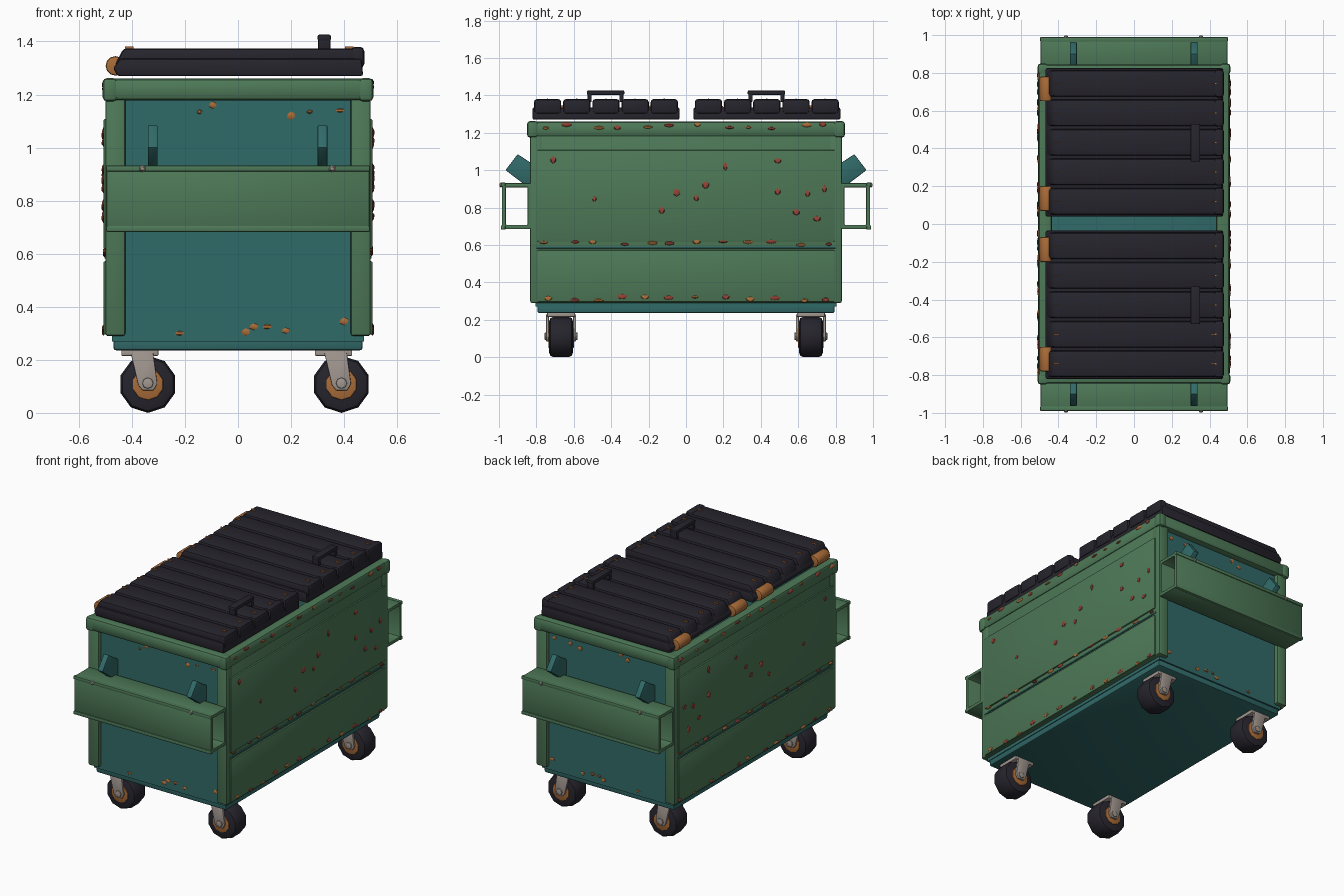
import bpy, bmesh, random
from math import radians, pi
from mathutils import Matrix, Vector

if "Cube" in bpy.data.objects:
    bpy.data.objects.remove(bpy.data.objects["Cube"])

random.seed(4)


def material(name, rgb):
    m = bpy.data.materials.new(name)
    m.diffuse_color = (*rgb, 1)
    m.use_nodes = True
    m.node_tree.nodes["Principled BSDF"].inputs["Base Color"].default_value = m.diffuse_color
    return m


GREEN = material("green_paint", (0.075, 0.19, 0.095))
TEAL = material("teal_paint", (0.03, 0.145, 0.14))
BLACK = material("black_plastic", (0.02, 0.018, 0.026))
ORANGE = material("orange_rust", (0.40, 0.15, 0.04))
RED = material("red_rust", (0.28, 0.055, 0.035))
STEEL = material("pale_steel", (0.36, 0.31, 0.28))


def finish(name, bm, mat, bevel=0.0):
    if bevel:
        bmesh.ops.bevel(bm, geom=bm.edges[:], offset=bevel, segments=2,
                        profile=0.5, affect='EDGES', clamp_overlap=True)
    bmesh.ops.recalc_face_normals(bm, faces=bm.faces[:])
    me = bpy.data.meshes.new(name)
    bm.to_mesh(me)
    bm.free()
    me.materials.append(mat)
    ob = bpy.data.objects.new(name, me)
    bpy.context.collection.objects.link(ob)
    return ob


def box(name, x, y, z, mat, bevel=0.006):
    """Box from (min, max) pairs."""
    bm = bmesh.new()
    size = Vector((abs(x[1] - x[0]), abs(y[1] - y[0]), abs(z[1] - z[0])))
    mid = Vector((sum(x) / 2, sum(y) / 2, sum(z) / 2))
    bmesh.ops.create_cube(bm, size=1, matrix=Matrix.Translation(mid) @ Matrix.Diagonal((*size, 1)))
    return finish(name, bm, mat, bevel)


def prism(name, pts, axis, a, b, mat, bevel=0.006):
    """Profile in xz extruded along y, or in yz extruded along x."""
    bm = bmesh.new()
    put = (lambda p, t: (p[0], t, p[1])) if axis == 'y' else (lambda p, t: (t, p[0], p[1]))
    f = bm.faces.new([bm.verts.new(put(p, a)) for p in pts])
    ext = bmesh.ops.extrude_face_region(bm, geom=[f])
    move = Vector(put((0, 0), b - a))
    bmesh.ops.translate(bm, vec=move, verts=[v for v in ext['geom'] if isinstance(v, bmesh.types.BMVert)])
    return finish(name, bm, mat, bevel)


def frame(name, u, v, wall, t, axis, mat, bevel=0.008):
    """Hollow rectangular tube: u, v are outer (min, max); t the span along the axis."""
    bm = bmesh.new()
    put = (lambda p, q, s: (p, q, s)) if axis == 'z' else (lambda p, q, s: (s, p, q))
    rings = []
    for w, s in ((0, t[0]), (0, t[1]), (wall, t[1]), (wall, t[0])):
        c = [(u[0] + w, v[0] + w), (u[1] - w, v[0] + w), (u[1] - w, v[1] - w), (u[0] + w, v[1] - w)]
        rings.append([bm.verts.new(put(*p, s)) for p in c])
    for i in range(4):
        r, q = rings[i], rings[(i + 1) % 4]
        for k in range(4):
            bm.faces.new((r[k], r[(k + 1) % 4], q[(k + 1) % 4], q[k]))
    return finish(name, bm, mat, bevel)


def cylinder_y(name, c, r, length, sides, mat, bevel=0.0):
    bm = bmesh.new()
    m = Matrix.Translation(c) @ Matrix.Rotation(pi / 2, 4, 'X')
    bmesh.ops.create_cone(bm, cap_ends=True, segments=sides, radius1=r, radius2=r, depth=length, matrix=m)
    if bevel:
        rims = [e for e in bm.edges if abs(e.verts[0].co.y - e.verts[1].co.y) < 1e-5]
        bmesh.ops.bevel(bm, geom=rims, offset=bevel, segments=2, profile=0.5, affect='EDGES')
    return finish(name, bm, mat)


def blobs(name, spots, mat):
    """Squashed low-poly spots: (centre, size)."""
    bm = bmesh.new()
    for c, s in spots:
        bmesh.ops.create_icosphere(bm, subdivisions=1, radius=1,
                                   matrix=Matrix.Translation(c) @ Matrix.Diagonal((*s, 1)))
    return finish(name, bm, mat)


# Hollow body, floor and rim
frame("body_shell", (-0.475, 0.475), (-0.805, 0.805), 0.03, (0.27, 1.24), 'z', TEAL, 0)
box("base_floor", (-0.47, 0.47), (-0.795, 0.795), (0.235, 0.295), TEAL, 0.012)
frame("top_rim", (-0.505, 0.505), (-0.845, 0.845), 0.07, (1.178, 1.26), 'z', GREEN, 0.016)

for s in (-1, 1):
    side = "right" if s > 0 else "left"
    # Long side walls with two raised panels
    box(side + "_wall", (s * 0.465, s * 0.497), (-0.82, 0.82), (0.29, 1.19), GREEN)
    box(side + "_upper_panel", (s * 0.48, s * 0.507), (-0.795, 0.795), (0.618, 1.108), GREEN)
    box(side + "_lower_panel", (s * 0.48, s * 0.507), (-0.795, 0.795), (0.295, 0.572), GREEN)
    box(side + "_seam_strip", (s * 0.48, s * 0.503), (-0.80, 0.80), (0.582, 0.592), TEAL, 0.002)
    for e in (-1, 1):
        # Corner posts and rim corner caps
        box("corner_post", (s * 0.425, s * 0.50), (e * 0.77, e * 0.833), (0.29, 1.19), GREEN, 0.01)
        box("rim_corner", (s * 0.455, s * 0.51), (e * 0.79, e * 0.85), (1.174, 1.262), GREEN, 0.016)

for e in (-1, 1):
    # Fork pocket tube with lips, gussets and bolts
    ys = sorted((e * 0.825, e * 0.985))
    frame("fork_pocket", ys, (0.685, 0.93), 0.022, (-0.495, 0.495), 'x', GREEN, 0.005)
    for z in (0.682, 0.91):
        box("pocket_lip", (-0.497, 0.497), (e * 0.965, e * 0.99), (z, z + 0.023), GREEN, 0.005)
    for x in (-0.34, 0.30):
        pts = [(e * 0.80, 0.92), (e * 0.86, 0.92), (e * 0.965, 1.0), (e * 0.90, 1.085), (e * 0.80, 1.02)]
        prism("pocket_gusset", pts, 'x', x, x + 0.037, TEAL, 0.004)
    blobs("pocket_bolts", [((x, e * 0.989, 0.921), (0.014, 0.011, 0.014)) for x in (-0.36, 0.355)], STEEL)

# Two ribbed lids with end caps, hinges and handles
for e in (-1, 1):
    y0 = 0.04 if e > 0 else -0.82
    y1 = y0 + 0.785
    prism("lid_base", [(-0.455, 1.27), (-0.47, 1.30), (-0.445, 1.335), (0.465, 1.335), (0.472, 1.27)],
          'y', y0, y1, BLACK, 0.008)
    for i in range(5):
        c = y0 + 0.08 + i * 0.156
        prism("lid_rib", [(-0.465, 1.31), (-0.432, 1.374), (0.46, 1.374), (0.468, 1.31)],
              'y', c - 0.07, c + 0.07, BLACK, 0.014)
        box("rib_end_cap", (0.425, 0.476), (c - 0.073, c + 0.073), (1.30, 1.38), BLACK, 0.016)
        for x in (-0.41, 0.42):
            box("rib_scratch", (x - 0.016, x + 0.016), (c - 0.003, c + 0.003), (1.37, 1.382), ORANGE, 0)
    for y in (0.135, 0.715):
        cylinder_y("lid_hinge", (-0.462, e * y, 1.308), 0.037, 0.13, 12, ORANGE, 0.008)
    for y in (0.345, 0.515):
        box("handle_foot", (0.302, 0.348), (e * y - 0.011, e * y + 0.011), (1.365, 1.42), BLACK, 0.004)
    box("handle_bar", (0.30, 0.35), (e * 0.33, e * 0.53), (1.402, 1.426), BLACK, 0.006)

# Trailing swivel casters
for wx in (-0.34, 0.39):
    for wy in (-0.668, 0.668):
        cylinder_y("caster_tyre", (wx, wy, 0.108), 0.108, 0.128, 10, BLACK, 0.024)
        cylinder_y("caster_hub", (wx, wy, 0.108), 0.06, 0.136, 10, ORANGE, 0.005)
        cylinder_y("caster_axle", (wx, wy, 0.112), 0.021, 0.175, 8, STEEL, 0.004)
        box("caster_plate", (wx - 0.10, wx + 0.04), (wy - 0.075, wy + 0.075), (0.215, 0.24), STEEL, 0.004)
        for e in (-1, 1):
            arm = [(wx - 0.065, 0.228), (wx + 0.02, 0.228), (wx + 0.036, 0.11), (wx + 0.022, 0.085),
                   (wx - 0.02, 0.085), (wx - 0.036, 0.105)]
            prism("caster_fork_arm", arm, 'y', wy + e * 0.065, wy + e * 0.08, STEEL, 0.003)

# Rust chips on the long sides, seams, rim and end panels
side_chips = [(-.71, 1.055), (-.49, .845), (-.13, .785), (-.05, .88), (.055, .85), (.105, .92), (.21, 1.02),
              (.49, 1.05), (.49, .885), (.59, .775), (.65, .875), (.70, .74), (.74, .90)]
end_chips = [(-.145, 1.135), (-.095, 1.16), (.2, 1.12), (.27, 1.135), (.385, 1.14), (-.22, .3), (.03, .305),
             (.06, .325), (.11, .325), (.18, .31), (.4, .345)]
R = random.uniform
for s in (-1, 1):
    blobs("side_rust", [((s * 0.508, y, z), (0.007, R(.012, .022), R(.014, .026))) for y, z in side_chips], RED)
    for mat, first in ((ORANGE, 0), (RED, 1)):
        chips = []
        for z, x in ((0.31, 0.507), (0.605, 0.503), (1.23, 0.506)):
            chips += [((s * x, -0.76 + i * 0.138 + R(-.03, .03), z + R(-.008, .015)),
                       (0.007, R(.016, .034), R(.008, .014))) for i in range(first, 12, 2)]
        blobs("seam_rust", chips, mat)
    blobs("end_rust", [((x, s * 0.806, z), (R(.01, .02), 0.007, R(.008, .017))) for x, z in end_chips], ORANGE)

bpy.ops.object.select_all(action='SELECT')
bpy.context.view_layer.objects.active = bpy.context.selected_objects[0]
bpy.ops.object.shade_smooth_by_angle(angle=radians(35))
